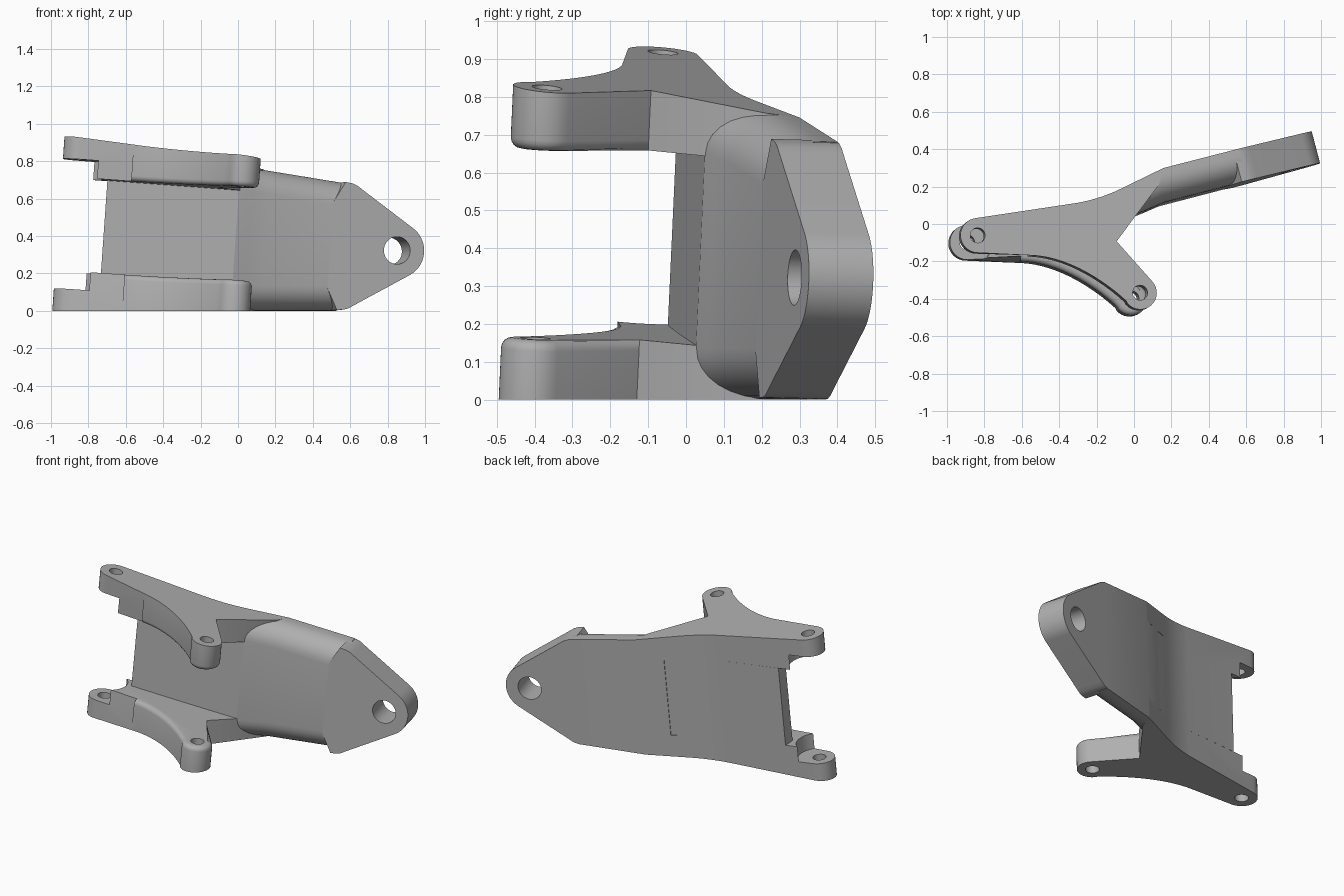
import bpy, bmesh, math
from mathutils import Vector
from mathutils.geometry import interpolate_bezier

if "Cube" in bpy.data.objects:
    bpy.data.objects.remove(bpy.data.objects["Cube"])

mat = bpy.data.materials.new("cast_grey")
mat.use_nodes = True
GREY = (0.43, 0.43, 0.43, 1)
mat.diffuse_color = GREY
mat.node_tree.nodes["Principled BSDF"].inputs["Base Color"].default_value = GREY

INNER = 0.25  # distance from mid-plane to the inner faces of the wings
TAB = 0.347   # distance from mid-plane to the thin tabs


def half_height(x, y):
    return 0.392 - 0.069 * x - 0.0455 * y


def to_world(p, side=1):
    """Map plan position plus signed height from the mid-plane to the tilted model."""
    z = side * p.z + half_height(p.x, p.y)
    return Vector((p.x + 0.07 * z, p.y + 0.046 * z, z))


def bezier(a, b, c, d, n=14):
    pts = interpolate_bezier(*[Vector((*p, 0)) for p in (a, b, c, d)], n)
    return [(p.x, p.y) for p in pts]


def arc(c, r, a0, a1, n=16):
    angles = [math.radians(a0 + (a1 - a0) * i / n) for i in range(n + 1)]
    return [(c[0] + r * math.cos(a), c[1] + r * math.sin(a)) for a in angles]


def loft(low, high):
    """Solid between two matching loops; returns bmesh and both vertex loops."""
    bm = bmesh.new()
    a = [bm.verts.new(p) for p in low]
    b = [bm.verts.new(p) for p in high]
    bm.faces.new(a[::-1])
    bm.faces.new(b)
    n = len(a)
    for i in range(n):
        j = (i + 1) % n
        bm.faces.new((a[i], a[j], b[j], b[i]))
    bmesh.ops.recalc_face_normals(bm, faces=bm.faces)
    return bm, a, b


def round_edges(bm, chains, size, segments):
    edges = [bm.edges.get((p, q)) for c in chains for p, q in zip(c, c[1:])]
    bmesh.ops.bevel(bm, geom=edges, offset=size, segments=segments, profile=0.5,
                    affect='EDGES', clamp_overlap=False)


def make_object(name, bm):
    me = bpy.data.meshes.new(name)
    bm.to_mesh(me)
    bm.free()
    me.materials.append(mat)
    ob = bpy.data.objects.new(name, me)
    bpy.context.collection.objects.link(ob)
    return ob


def activate(ob):
    bpy.ops.object.select_all(action='DESELECT')
    ob.select_set(True)
    bpy.context.view_layer.objects.active = ob


def cut_cylinder(ob, start, end, radius):
    start, end = Vector(start), Vector(end)
    axis = end - start
    bm = bmesh.new()
    bmesh.ops.create_cone(bm, cap_ends=True, segments=40, radius1=radius,
                          radius2=radius, depth=axis.length)
    rot = axis.to_track_quat('Z', 'Y').to_matrix()
    for v in bm.verts:
        v.co = rot @ v.co + (start + end) / 2
    cutter = make_object("cutter", bm)
    cutter.hide_render = True
    mod = ob.modifiers.new("cut", 'BOOLEAN')
    mod.operation = 'DIFFERENCE'
    mod.solver = 'EXACT'
    mod.object = cutter
    activate(ob)
    bpy.ops.object.modifier_apply(modifier="cut")
    bpy.data.objects.remove(cutter)


def finish(ob, side=1):
    bm = bmesh.new()
    bm.from_mesh(ob.data)
    for v in bm.verts:
        v.co = to_world(v.co, side)
    bmesh.ops.recalc_face_normals(bm, faces=bm.faces)
    bm.to_mesh(ob.data)
    bm.free()
    activate(ob)
    bpy.ops.object.shade_smooth_by_angle(angle=math.radians(28))


# Plan outline shared by both wings
TAB_HOLE, BOSS_HOLE = (-0.90, -0.103), (-0.025, -0.405)
front_curve = bezier((-0.62, -0.208), (-0.42, -0.21), (-0.22, -0.34), (-0.1, -0.45))
boss = arc(BOSS_HOLE, 0.09, 220, 402)
notch = (-0.15, -0.13)
back_curve = bezier((-0.12, 0.155), (-0.2, 0.115), (-0.28, 0.09), (-0.36, 0.075), 8)
tab_end = arc(TAB_HOLE, 0.093, 98, 268)
front = front_curve + boss + [notch]
outline = front + [(0.08, 0.175), (0.105, 0.265)] + back_curve + tab_end

# Wings: rounded inner front edge, thin tab, two bolt holes
for name, side in (("upper_wing", 1), ("lower_wing", -1)):
    bm, low, high = loft([(x, y, INNER) for x, y in outline],
                         [(x, y, half_height(x, y)) for x, y in outline])
    round_edges(bm, [low[:len(front)]], 0.028, 4)
    wing = make_object(name, bm)
    cut_cylinder(wing, (*TAB_HOLE, 0), (*TAB_HOLE, TAB), 0.131)
    for hole in (TAB_HOLE, BOSS_HOLE):
        cut_cylinder(wing, (*hole, 0), (*hole, 1), 0.04)
    finish(wing, side)

# Thin back wall between the wings
wall = [(-0.747, -0.057), (-0.42, -0.024), (-0.04, 0.02), (0.0, 0.06),
        (-0.04, 0.19)] + back_curve + [(-0.747, 0.016)]
bm, _, _ = loft([(x, y, -INNER) for x, y in wall], [(x, y, INNER) for x, y in wall])
finish(make_object("back_wall", bm))

# Arm frame: s runs back from the tip along the arm, t goes through its thickness
TIP = Vector((0.973, 0.31))
ALONG = Vector((0.967, 0.253)).normalized()
ACROSS = Vector((-ALONG.y, ALONG.x))
THICK = 0.176


def arm_point(s, t, w=0):
    p = TIP + ALONG * s + ACROSS * t
    return (p.x, p.y, w)


# Arm body with generously rounded front edges
arm = [(-0.04, 0.02), (0.04, 0.052), (0.12, 0.087), arm_point(-0.43, 0)[:2],
       arm_point(-0.43, THICK)[:2], (0.105, 0.265), (-0.04, 0.193)]
bm, low, high = loft([(x, y, -half_height(x, y)) for x, y in arm],
                     [(x, y, half_height(x, y)) for x, y in arm])
round_edges(bm, [low[:4], high[:4]], 0.135, 8)
finish(make_object("arm_body", bm))

# Square-edged lug with its cross hole
shoulder = [(-0.52, 0.23), (-0.46, 0.342), (-0.42, 0.337), (-0.395, 0.328),
            (-0.37, 0.312), (-0.34, 0.293)]
profile = shoulder + arc((-0.147, 0), 0.147, 58, -58, 20) + [(s, -w) for s, w in shoulder[::-1]]
bm, _, _ = loft([arm_point(s, 0, w) for s, w in profile],
                [arm_point(s, THICK, w) for s, w in profile])
lug = make_object("lug", bm)
cut_cylinder(lug, arm_point(-0.15, -0.2), arm_point(-0.15, 0.4), 0.073)
finish(lug)
